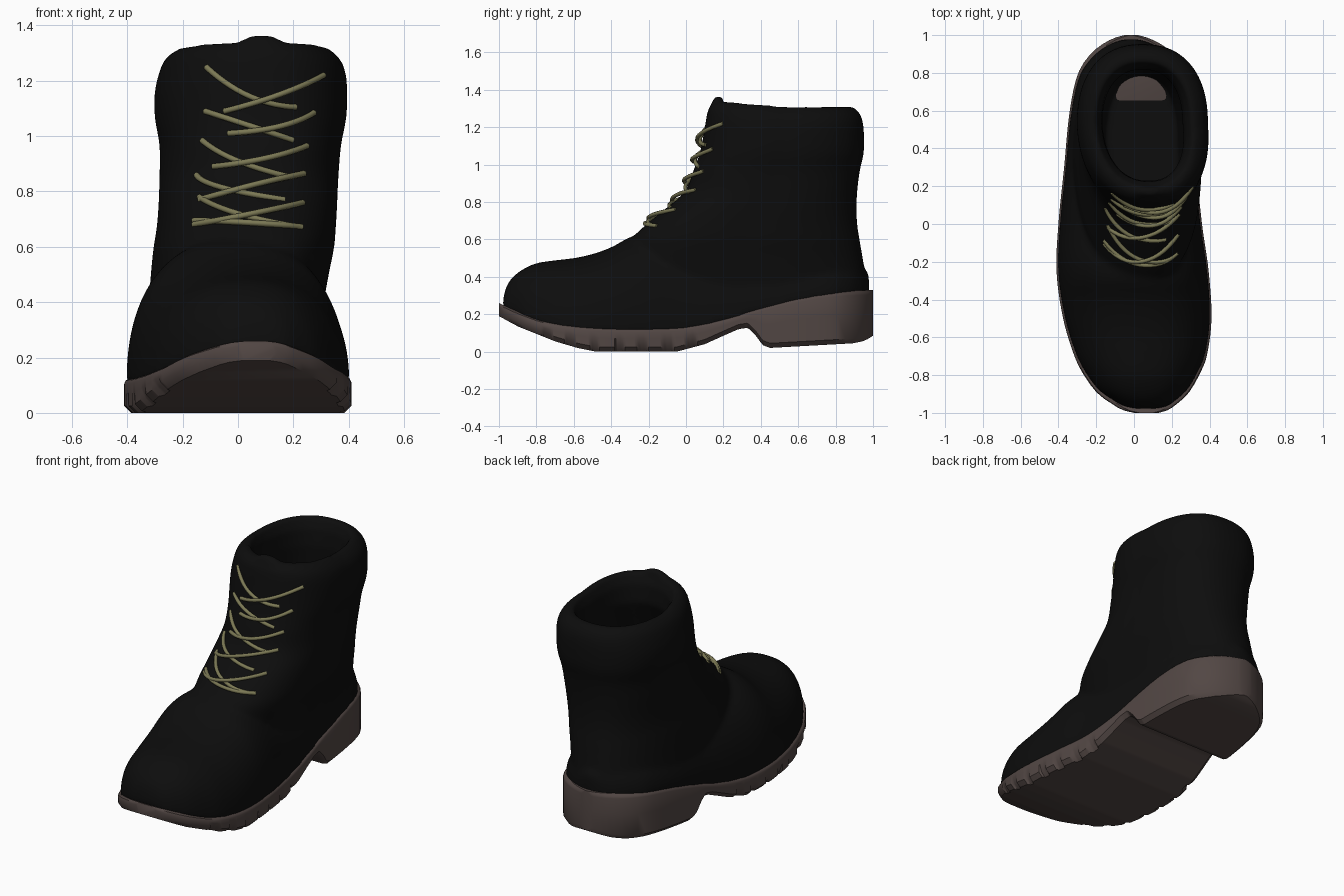
import bpy, bmesh, math
from mathutils import Vector

if "Cube" in bpy.data.objects:
    bpy.data.objects.remove(bpy.data.objects["Cube"])


def curve_at(table, t, smooth=True):
    """Interpolate rows (key, v1, v2, ...) at key t."""
    n = len(table)
    t = min(max(t, table[0][0]), table[-1][0])
    i = next(k for k in range(n - 1) if t <= table[k + 1][0])
    a, b = table[i], table[i + 1]
    h = b[0] - a[0]
    u = (t - a[0]) / h
    if not smooth:
        return [p + (q - p) * u for p, q in zip(a[1:], b[1:])]
    p, q = table[max(i - 1, 0)], table[min(i + 2, n - 1)]
    out = []
    for k in range(1, len(a)):
        ma = (b[k] - p[k]) / (b[0] - p[0]) * h
        mb = (q[k] - a[k]) / (q[0] - a[0]) * h
        out.append((2*u**3 - 3*u*u + 1) * a[k] + (u**3 - 2*u*u + u) * ma
                   + (3*u*u - 2*u**3) * b[k] + (u**3 - u*u) * mb)
    return out


def material(name, rgb):
    m = bpy.data.materials.new(name)
    m.diffuse_color = (*rgb, 1)
    m.use_nodes = True
    m.node_tree.nodes["Principled BSDF"].inputs["Base Color"].default_value = m.diffuse_color
    return m


def add_loft(bm, rings):
    vs = [[bm.verts.new(p) for p in r] for r in rings]
    n = len(vs[0])
    for a, b in zip(vs, vs[1:]):
        for i in range(n):
            j = (i + 1) % n
            bm.faces.new((a[i], a[j], b[j], b[i]))
    bm.faces.new(vs[0])
    bm.faces.new(vs[-1])


def to_object(bm, name, mat=None):
    bmesh.ops.recalc_face_normals(bm, faces=bm.faces)
    me = bpy.data.meshes.new(name)
    bm.to_mesh(me)
    bm.free()
    ob = bpy.data.objects.new(name, me)
    bpy.context.collection.objects.link(ob)
    if mat:
        me.materials.append(mat)
    return ob


def apply_and_smooth(ob, angle):
    bpy.ops.object.select_all(action='DESELECT')
    ob.select_set(True)
    bpy.context.view_layer.objects.active = ob
    for m in list(ob.modifiers):
        bpy.ops.object.modifier_apply(modifier=m.name)
    bpy.ops.object.shade_smooth_by_angle(angle=math.radians(angle))


def spow(v, p):
    return math.copysign(abs(v) ** p, v)


black = material("black_leather", (0.004, 0.004, 0.004))
brown = material("brown_rubber", (0.085, 0.063, 0.058))
khaki = material("khaki_cord", (0.2, 0.19, 0.09))

# Plan outline of the sole: y, left x, right x
PLAN = [(-1, 0, .13), (-.985, -.06, .18), (-.95, -.12, .23), (-.9, -.19, .285),
        (-.8, -.265, .345), (-.7, -.315, .385), (-.5, -.375, .41), (-.25, -.41, .395),
        (0, -.4, .36), (.3, -.37, .33), (.6, -.34, .31), (.8, -.295, .275),
        (.9, -.23, .21), (.96, -.155, .13), (.99, -.09, .06), (1, -.05, .02)]
SOLE_TOP = [(-1, .26), (-.9, .215), (-.75, .165), (-.5, .135), (-.2, .13), (0, .14),
            (.2, .18), (.4, .24), (.6, .29), (.8, .32), (1, .33)]
SOLE_BOTTOM = [(-1, .19), (-.9, .135), (-.7, .055), (-.58, .02), (-.48, 0), (-.05, 0), (.1, .04),
               (.2, .085), (.28, .12), (.33, .128), (.37, .09), (.41, .035),
               (.45, .02), (.9, .045), (.96, .06), (1, .085)]

# Sole with heel block and scalloped forefoot lugs
rings = []
ys = sorted({round(-math.cos(math.pi * i / 40), 4) for i in range(41)}
            | {round(-.8 + i * .0125, 4) for i in range(101)})
for y in ys:
    l, r = curve_at(PLAN, y)
    zt, = curve_at(SOLE_TOP, y)
    zb, = curve_at(SOLE_BOTTOM, y, False)
    c = min(.025, (zt - zb) * .3)
    lug = .016 if -.8 < y < .15 and math.sin(y * 2 * math.pi / .13) > .45 else 0
    zm = zt - (zt - zb) * .45
    rings.append([(l + .03, y, zt), (r - .03, y, zt), (r - .006, y, zt - c * .5), (r, y, zt - c),
                  (r, y, zm), (r - lug, y, zb + c), (r - c - lug, y, zb),
                  (l + c + lug, y, zb), (l + lug, y, zb + c), (l, y, zm),
                  (l, y, zt - c), (l + .006, y, zt - c * .5)])
bm = bmesh.new()
add_loft(bm, rings)
sole = to_object(bm, "sole", brown)
apply_and_smooth(sole, 40)

# Leather upper: foot part, swept from toe to heel
FOOT_TOP = [(-1, .28), (-.985, .34), (-.955, .39), (-.9, .435), (-.82, .472), (-.7, .49),
            (-.6, .502), (-.5, .525), (-.4, .562), (-.3, .615), (-.2, .63), (0, .6),
            (.5, .55), (.9, .5), (1, .42)]
bm = bmesh.new()
rings = []
for i in range(81):
    y = -math.cos(math.pi * i / 80)
    l, r = curve_at(PLAN, y)
    base = curve_at(SOLE_TOP, y)[0] - .03
    top, = curve_at(FOOT_TOP, y)
    cx, w = (l + r) / 2, (r - l) / 2 * .98
    rings.append([(cx + w * spow(math.cos(a), .87), y * .978, base + (top - base) * spow(math.sin(a), .87))
                  for a in (math.pi * k / 32 for k in range(33))])
add_loft(bm, rings)

# Leather upper: shaft with padded collar; z, front y, back y, left x, right x
SHAFT = [(.2, -.3, .965, -.32, .29), (.35, -.32, .968, -.325, .3), (.5, -.32, .945, -.315, .325),
         (.6, -.29, .928, -.305, .345), (.66, -.235, .918, -.295, .35), (.74, -.14, .912, -.288, .355),
         (.85, -.01, .915, -.284, .36), (.97, .04, .93, -.284, .37), (1.06, .075, .95, -.3, .388),
         (1.15, .095, .952, -.302, .392), (1.23, .11, .945, -.285, .385), (1.28, .125, .925, -.262, .36),
         (1.31, .16, .89, -.225, .32)]


def shaft_ring(z, inset=0, z_row=None):
    yf, yb, l, r = curve_at(SHAFT, z_row or z)
    cx, cy, w, d = (l + r) / 2, (yf + yb) / 2, (r - l) / 2 - inset, (yb - yf) / 2 - inset
    ring = []
    for k in range(64):
        a = 2 * math.pi * k / 64
        s = spow(math.sin(a), .86)
        lift = .03 * max(0, -s) * min(1, max(0, (z - 1) / .25))
        ring.append((cx + w * spow(math.cos(a), .86) + .03 * max(0, -s), cy + d * s, z + lift))
    return ring


add_loft(bm, [shaft_ring(.2 + 1.11 * i / 60) for i in range(61)])

# Tongue tip rising above the collar
tongue = bmesh.ops.create_uvsphere(bm, u_segments=24, v_segments=16, radius=1)
for v in tongue["verts"]:
    v.co = Vector((.085 + .15 * v.co.x, .175 + .06 * v.co.y, 1.2 + .17 * v.co.z))
upper = to_object(bm, "upper", black)

# Foot opening cut out of the shaft
bm = bmesh.new()
OPENING = [(.3, .13, .85), (.6, .1, .85), (.95, .1, .97), (1.15, .135, 1.15), (1.25, .12, 1.2),
           (1.3, .095, 1.2), (1.45, .07, 1.2)]
add_loft(bm, [shaft_ring(z, inset, row) for z, inset, row in OPENING])
cutter = to_object(bm, "opening_cutter")
cutter.hide_render = True


def remesh():
    m = upper.modifiers.new("fuse", 'REMESH')
    m.mode = 'VOXEL'
    m.voxel_size = .014


remesh()
cut = upper.modifiers.new("opening", 'BOOLEAN')
cut.operation = 'DIFFERENCE'
cut.solver = 'EXACT'
cut.object = cutter
remesh()
soft = upper.modifiers.new("soften", 'SMOOTH')
soft.factor = .5
soft.iterations = 6
apply_and_smooth(upper, 80)
bpy.data.objects.remove(cutter)

# Laces: front-view strokes (start, middle, end) draped onto the upper
LACES = [(-.115, 1.25, .04, 1.145, .21, 1.105), (.31, 1.22, .15, 1.15, -.05, 1.09),
         (-.12, 1.09, .02, 1.045, .2, .985), (.275, 1.085, .15, 1.035, -.035, 1.01),
         (-.13, .985, .0, .91, .2, .85), (.25, .965, .1, .92, -.09, .89),
         (-.15, .86, -.06, .815, .17, .77), (.24, .865, .06, .825, -.14, .77),
         (-.14, .78, .0, .72, .23, .67), (.235, .76, .05, .72, -.16, .68),
         (-.16, .695, .03, .688, .23, .672)]
bpy.context.view_layer.update()
laces = bpy.data.curves.new("laces", 'CURVE')
laces.dimensions = '3D'
laces.bevel_depth = .011
laces.bevel_resolution = 2
laces.use_fill_caps = True
laces.materials.append(khaki)
for n, (x0, z0, x1, z1, x2, z2) in enumerate(LACES):
    pts = []
    for i in range(15):
        t = i / 14
        a, b, c = (1 - t) * (1 - 2 * t), 4 * t * (1 - t), t * (2 * t - 1)
        x, z = a * x0 + b * x1 + c * x2, a * z0 + b * z1 + c * z2
        hit, loc, _, _ = upper.ray_cast(Vector((x, -2, z)), Vector((0, 1, 0)))
        if hit:
            lift = .018 * math.sin(math.pi * t) * (1 + n % 2) - .002
            pts.append((x, loc.y - lift, z, 1))
    sp = laces.splines.new('POLY')
    sp.points.add(len(pts) - 1)
    for p, co in zip(sp.points, pts):
        p.co = co
    sp.use_smooth = True
bpy.context.collection.objects.link(bpy.data.objects.new("laces", laces))
